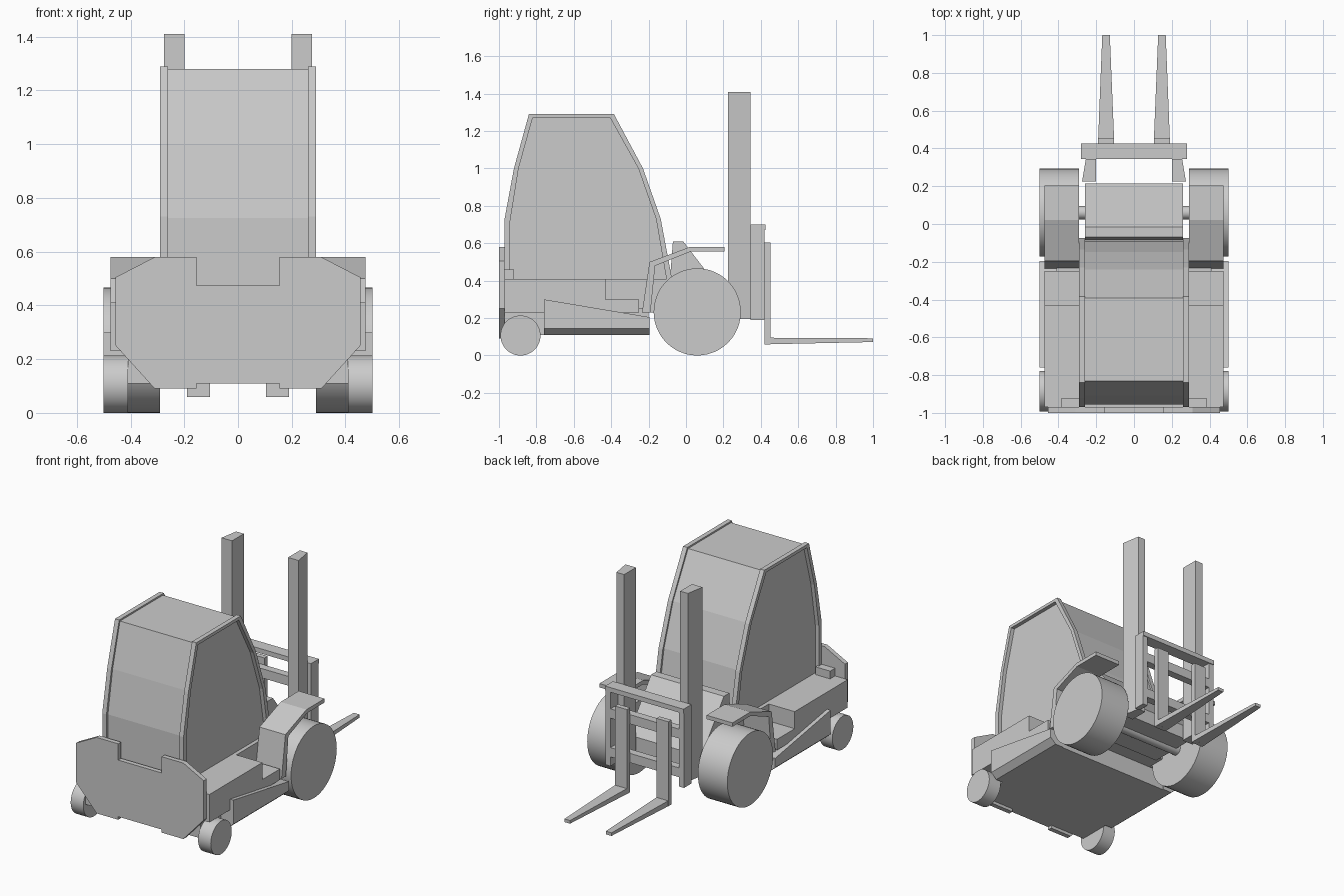
import bpy, bmesh, math
from mathutils import Vector

if "Cube" in bpy.data.objects:
    bpy.data.objects.remove(bpy.data.objects["Cube"])


def loft(name, ring_a, ring_b):
    """Closed solid between two matching rings of 3D points."""
    bm = bmesh.new()
    a = [bm.verts.new(p) for p in ring_a]
    b = [bm.verts.new(p) for p in ring_b]
    n = len(a)
    bm.faces.new(a)
    bm.faces.new(b[::-1])
    for i in range(n):
        j = (i + 1) % n
        bm.faces.new((a[i], b[i], b[j], a[j]))
    bmesh.ops.recalc_face_normals(bm, faces=bm.faces)
    me = bpy.data.meshes.new(name)
    bm.to_mesh(me)
    bm.free()
    ob = bpy.data.objects.new(name, me)
    bpy.context.collection.objects.link(ob)
    return ob


def side(name, pts, x0, x1):
    """Side profile (y, z) extruded along x."""
    return loft(name, [(x0, y, z) for y, z in pts], [(x1, y, z) for y, z in pts])


def box(name, x0, x1, y0, y1, z0, z1):
    return side(name, [(y0, z0), (y1, z0), (y1, z1), (y0, z1)], x0, x1)


def wheel(name, x0, x1, y, r, z=None):
    bpy.ops.mesh.primitive_cylinder_add(
        vertices=48, radius=r, depth=abs(x1 - x0),
        location=((x0 + x1) / 2, y, r if z is None else z),
        rotation=(0, math.pi / 2, 0))
    bpy.context.object.name = name
    bpy.ops.object.shade_smooth_by_angle(angle=math.radians(30))


# Cabin shell with raised side rims
outer = [(-0.97, 0.41), (-0.97, 0.73), (-0.92, 1.0), (-0.84, 1.29),
         (-0.385, 1.29), (-0.23, 1.0), (-0.135, 0.73), (-0.075, 0.41)]
inner = [(-0.94, 0.41), (-0.94, 0.72), (-0.895, 1.0), (-0.82, 1.27),
         (-0.405, 1.27), (-0.255, 1.0), (-0.16, 0.73), (-0.105, 0.41)]
shell = [(-0.955, 0.40), (-0.955, 0.725), (-0.907, 1.0), (-0.832, 1.28),
         (-0.393, 1.28), (-0.24, 1.0), (-0.147, 0.73), (-0.09, 0.40)]
side("cabin_shell", shell, -0.265, 0.265)

# Chassis, floor and cowl
chassis = [(-0.97, 0.23), (-0.97, 0.41), (-0.43, 0.41), (-0.43, 0.30),
           (-0.25, 0.30), (-0.25, 0.23)]
side("chassis_deck", chassis, -0.475, 0.475)
box("cabin_base", -0.29, 0.29, -0.97, -0.075, 0.23, 0.41)
box("underbody", -0.41, 0.41, -0.97, -0.2, 0.11, 0.25)
side("front_cowl", [(-0.1, 0.22), (-0.07, 0.61), (-0.015, 0.61), (0.215, 0.31),
                    (0.215, 0.22)], -0.26, 0.26)
wheel("front_axle", -0.3, 0.3, 0.06, 0.035, 0.235)

# Rear counterweight plate
half = [(0.155, 0.475), (0.155, 0.58), (0.31, 0.58), (0.455, 0.505),
        (0.455, 0.25), (0.31, 0.09), (0.155, 0.09), (0.155, 0.11)]
plate = half + [(-x, z) for x, z in reversed(half)]
loft("counterweight", [(x, -1.0, z) for x, z in plate],
     [(x, -0.97, z) for x, z in plate])

# Lift carriage cross bars
box("carriage_top_bar", -0.28, 0.28, 0.345, 0.425, 0.67, 0.70)
for k, z in enumerate((0.25, 0.50)):
    box(f"carriage_bar_{k}", -0.25, 0.25, 0.37, 0.42, z, z + 0.06)

# Mirrored parts
fender = [(-0.235, 0.23), (-0.195, 0.50), (0.02, 0.58), (0.205, 0.58),
          (0.205, 0.555), (0.025, 0.555), (-0.165, 0.48), (-0.19, 0.23)]
for s, tag in ((-1, "left"), (1, "right")):
    side(f"cabin_rim_{tag}", outer + inner[::-1], s * 0.26, s * 0.29)
    side(f"fender_{tag}", fender, s * 0.29, s * 0.475)
    box(f"rear_step_{tag}", s * 0.28, s * 0.385, -0.97, -0.92, 0.40, 0.46)
    wheel(f"front_wheel_{tag}", s * 0.29, s * 0.5, 0.06, 0.233)
    wheel(f"rear_wheel_{tag}", s * 0.41, s * 0.5, -0.885, 0.107)

    # Wedge skirt with bevelled lower edge
    rings = [[(s * 0.4, y, top), (s * 0.5, y, top), (s * 0.5, y, 0.145),
              (s * 0.46, y, 0.11), (s * 0.4, y, 0.11)]
             for y, top in ((-0.76, 0.30), (-0.195, 0.205))]
    loft(f"side_skirt_{tag}", *rings)

    # Mast post with tapered section
    sec = [(0.2, 0.345), (0.255, 0.345), (0.275, 0.225), (0.2, 0.225)]
    loft(f"mast_post_{tag}", [(s * x, y, 0.195) for x, y in sec],
         [(s * x, y, 1.41) for x, y in sec])
    box(f"carriage_post_{tag}", s * 0.245, s * 0.28, 0.345, 0.42, 0.19, 0.68)

    # Fork: upright and tapered blade
    box(f"fork_upright_{tag}", s * 0.105, s * 0.19, 0.42, 0.452, 0.06, 0.605)
    a, b = [[(s * x0, y, z0), (s * x1, y, z0), (s * x1, y, z1), (s * x0, y, z1)]
            for y, x0, x1, z0, z1 in ((0.44, 0.105, 0.19, 0.06, 0.095),
                                      (1.0, 0.128, 0.168, 0.072, 0.092))]
    loft(f"fork_blade_{tag}", a, b)
